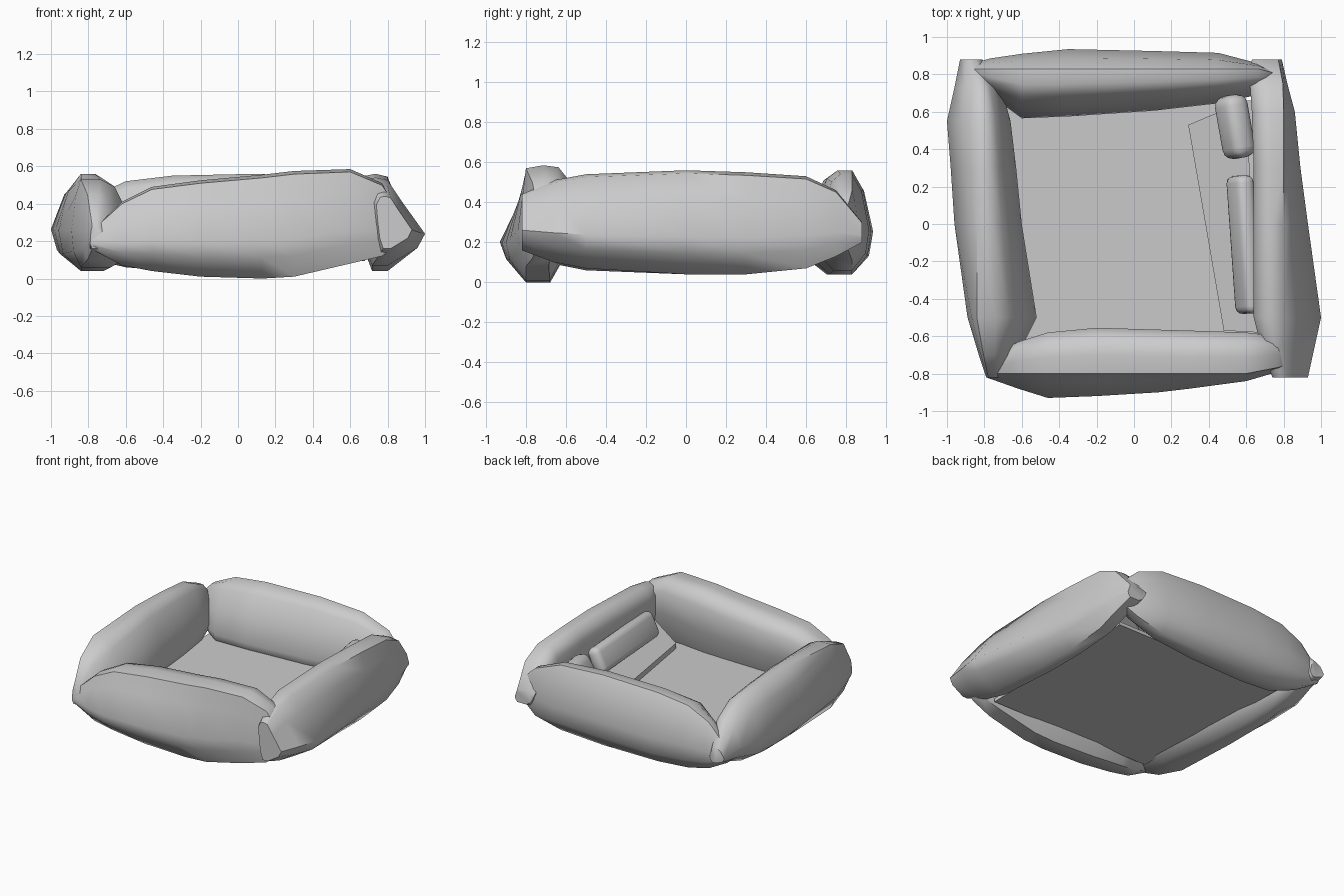
import bpy, bmesh, math
from mathutils import Matrix

if "Cube" in bpy.data.objects:
    bpy.data.objects.remove(bpy.data.objects["Cube"])

# cross-sections: u 0 = inner side, .5 = top outer ridge, 1 = outer side; v = height
LEAN_IN = [(.0, .84), (.13, .98), (.3, 1), (.5, .97), (.68, .74), (1, .36),
           (.9, .2), (.5, 0), (.24, 0), (.12, .2), (.05, .5)]
LEAN_OUT = [(.22, .92), (.34, 1), (.5, 1), (.78, .82), (1, .42), (.9, .18),
            (.5, 0), (.25, 0), (.06, .15), (0, .3), (.1, .6)]


def finish(name, bm, angle=55):
    bmesh.ops.recalc_face_normals(bm, faces=bm.faces)
    mesh = bpy.data.meshes.new(name)
    bm.to_mesh(mesh)
    bm.free()
    ob = bpy.data.objects.new(name, mesh)
    bpy.context.collection.objects.link(ob)
    bpy.ops.object.select_all(action='DESELECT')
    ob.select_set(True)
    bpy.context.view_layer.objects.active = ob
    bpy.ops.object.shade_smooth_by_angle(angle=math.radians(angle))
    return ob


def bolster(name, stations, profile, ridge, along_x):
    """Loft a puffy wall; station = position, inner edge, outer edge, bottom, top.
    ridge = (slope, offset) of the straight seam along the top."""
    bm = bmesh.new()
    rings = []
    for s, inner, outer, lo, hi in stations:
        f = (ridge[0] * s + ridge[1] - inner) / (outer - inner)
        mid = inner + (outer - inner) * min(max(f, .4), .88)
        ring = []
        for u, v in profile:
            if u <= .5:
                w = inner + (mid - inner) * u * 2
            else:
                w = mid + (outer - mid) * (u * 2 - 1)
            z = lo + (hi - lo) * v
            ring.append(bm.verts.new((s, w, z) if along_x else (w, s, z)))
        rings.append(ring)
    n = len(profile)
    for a, b in zip(rings, rings[1:]):
        for i in range(n):
            j = (i + 1) % n
            bm.faces.new((a[i], a[j], b[j], b[i]))
    bm.faces.new(rings[0])
    bm.faces.new(rings[-1])
    return finish(name, bm)


def slab(name, top, thickness):
    """Thin plate from its four upper corners."""
    bm = bmesh.new()
    a = [bm.verts.new(p) for p in top]
    b = [bm.verts.new((x, y, z - thickness)) for x, y, z in top]
    bm.faces.new(a)
    bm.faces.new(b)
    for i in range(4):
        j = (i + 1) % 4
        bm.faces.new((a[i], a[j], b[j], b[i]))
    return finish(name, bm)


def pad(name, centre, size, tilt, turn):
    """Small rounded cushion."""
    bm = bmesh.new()
    bmesh.ops.create_cube(bm, size=1, matrix=Matrix.Diagonal((*size, 1)))
    bmesh.ops.bevel(bm, geom=bm.edges[:], offset=min(size) * .4, segments=3,
                    profile=.5, affect='EDGES')
    bm.transform(Matrix.Translation(centre)
                 @ Matrix.Rotation(math.radians(turn), 4, 'Z')
                 @ Matrix.Rotation(math.radians(tilt), 4, 'Y'))
    return finish(name, bm)


# four puffy walls
bolster("front_bolster", [
    (-.79, -.72, -.82, .16, .25), (-.62, -.63, -.88, .07, .41),
    (-.46, -.58, -.93, .04, .49), (-.2, -.555, -.92, .01, .525),
    (.13, -.565, -.9, 0, .555), (.3, -.57, -.88, .01, .575),
    (.6, -.58, -.84, .08, .585), (.77, -.6, -.79, .12, .51),
    (.84, -.65, -.76, .17, .4)], LEAN_IN, (0, -.8), True)
bolster("back_bolster", [
    (-.92, .79, .84, .18, .28), (-.77, .69, .885, .1, .44),
    (-.6, .565, .91, .06, .52), (-.35, .575, .935, .04, .55),
    (.1, .605, .925, .04, .56), (.45, .645, .915, .06, .54),
    (.66, .69, .86, .11, .46), (.77, .75, .81, .18, .36)], LEAN_OUT, (0, .83), True)
bolster("left_bolster", [
    (-.82, -.7, -.79, .16, .28), (-.7, -.62, -.83, .1, .45),
    (-.5, -.52, -.89, .06, .53), (0, -.6, -.96, .04, .56),
    (.3, -.63, -.98, .04, .55), (.55, -.66, -1, .07, .53),
    (.73, -.71, -.96, .13, .45), (.88, -.81, -.93, .18, .3)],
    LEAN_OUT, (0, -.84), False)
bolster("right_bolster", [
    (-.82, .74, .93, .16, .44), (-.66, .68, .965, .1, .51),
    (-.5, .64, 1, .07, .54), (0, .64, .93, .04, .56),
    (.3, .64, .89, .04, .55), (.6, .63, .86, .07, .53),
    (.75, .62, .82, .13, .46), (.88, .63, .79, .2, .3)],
    LEAN_IN, (0, .8), False)

# floor mat
slab("floor_mat", [(-.64, -.65, .12), (.68, -.65, .12), (.68, .66, .14), (-.7, .66, .14)], .025)

# sloped panel along the right wall with its two pads
slab("sloped_panel", [(.48, -.57, .16), (.66, -.58, .28), (.6, .66, .3), (.29, .53, .18)], .06)
pad("long_pad", (.59, -.11, .31), (.1, .74, .19), 25, 4)
pad("short_pad", (.54, .52, .33), (.14, .34, .19), 30, 10)
